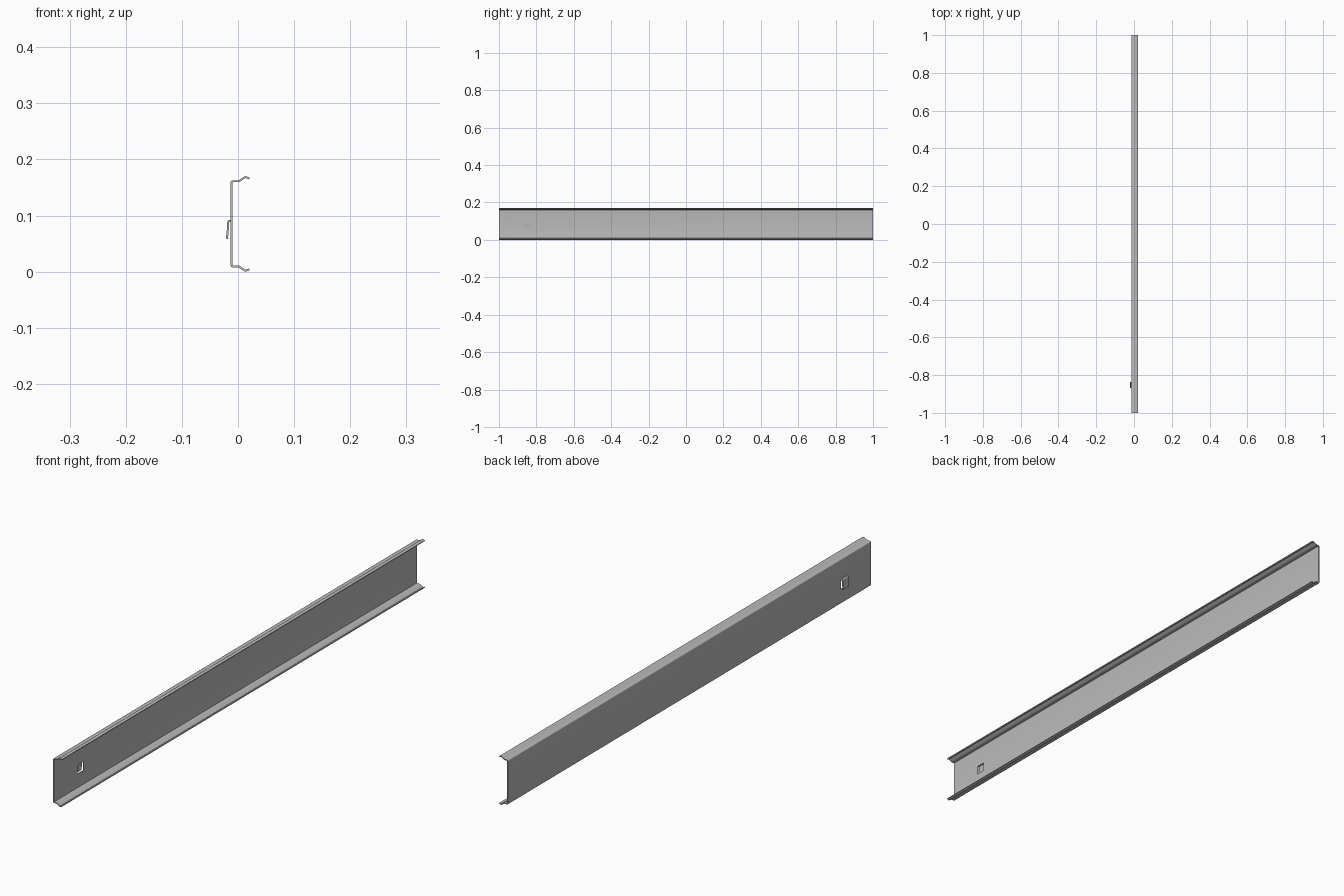
import bpy, bmesh, math
from mathutils import Vector

cube = bpy.data.objects.get("Cube")
if cube:
    bpy.data.objects.remove(cube, do_unlink=True)

steel = bpy.data.materials.new("galvanised_grey")
steel.use_nodes = True
GREY = (0.5, 0.5, 0.5, 1)
steel.diffuse_color = GREY
steel.node_tree.nodes["Principled BSDF"].inputs["Base Color"].default_value = GREY

THICK = 0.0035
MID_Z = 0.0852


def fillet(points, radius, steps=4):
    """Round every inner corner of an open polyline."""
    pts = [Vector(p) for p in points]
    out = [pts[0]]
    for a, b, c in zip(pts, pts[1:], pts[2:]):
        u, v = (a - b).normalized(), (c - b).normalized()
        cut = min(radius / math.tan(u.angle(v) / 2), 0.45 * min((a - b).length, (c - b).length))
        p, q = b + u * cut, b + v * cut
        for i in range(steps + 1):
            t = i / steps
            out.append(p * (1 - t) ** 2 + b * 2 * t * (1 - t) + q * t ** 2)
    return out + [pts[-1]]


def sheet(name, path, y0, y1):
    """Extrude a centre line in x-z along y as folded sheet metal."""
    left, right = [], []
    for i, p in enumerate(path):
        d0 = (p - path[max(i - 1, 0)]).normalized()
        d1 = (path[min(i + 1, len(path) - 1)] - p).normalized()
        d = (d0 + d1).normalized()
        ref = d1 if d1.length else d0
        n = Vector((-d.y, d.x)) * (THICK / 2 / max(d.dot(ref), 0.5))
        left.append(p + n)
        right.append(p - n)
    bm = bmesh.new()
    rings = [[[bm.verts.new((p.x, y, p.y)) for p in side] for side in (left, right)]
             for y in (y0, y1)]
    (l0, r0), (l1, r1) = rings
    for i in range(len(path) - 1):
        j = i + 1
        for quad in ((l0[i], l0[j], l1[j], l1[i]), (r0[i], r1[i], r1[j], r0[j]),
                     (l0[i], r0[i], r0[j], l0[j]), (l1[i], l1[j], r1[j], r1[i])):
            bm.faces.new(quad)
    for i in (0, -1):
        bm.faces.new((l0[i], l1[i], r1[i], r0[i]))
    bmesh.ops.recalc_face_normals(bm, faces=bm.faces)
    mesh = bpy.data.meshes.new(name)
    bm.to_mesh(mesh)
    bm.free()
    mesh.materials.append(steel)
    ob = bpy.data.objects.new(name, mesh)
    bpy.context.collection.objects.link(ob)
    return ob


def activate(ob):
    bpy.ops.object.select_all(action='DESELECT')
    ob.select_set(True)
    bpy.context.view_layer.objects.active = ob


# Channel: flat web, flanges and cranked lips, mirrored about mid height
upper = [(0.0203, 0.1662), (0.0128, 0.1688), (0.0015, 0.1612), (-0.0117, 0.1612)]
lower = [(x, 2 * MID_Z - z) for x, z in reversed(upper)]
channel = sheet("channel_rail", fillet(upper + lower, 0.003), -1, 1)

# Window punched through the web behind the tab
bpy.ops.mesh.primitive_cube_add(size=1, location=(-0.0117, -0.853, 0.0735))
cutter = bpy.context.object
cutter.name = "window_cutter"
cutter.scale = (0.012, 0.034, 0.031)
cutter.hide_render = True
cut = channel.modifiers.new("window", 'BOOLEAN')
cut.operation = 'DIFFERENCE'
cut.solver = 'EXACT'
cut.object = cutter
activate(channel)
bpy.ops.object.modifier_apply(modifier=cut.name)
bpy.data.objects.remove(cutter, do_unlink=True)

# Hook tab folded out of the web and hanging down
tab_path = [(-0.0105, 0.0905), (-0.0172, 0.0905), (-0.0187, 0.067), (-0.0195, 0.0635), (-0.0191, 0.0585)]
tab = sheet("hook_tab", fillet(tab_path, 0.002), -0.869, -0.837)

for ob in (channel, tab):
    activate(ob)
    bpy.ops.object.shade_smooth_by_angle(angle=math.radians(30))
